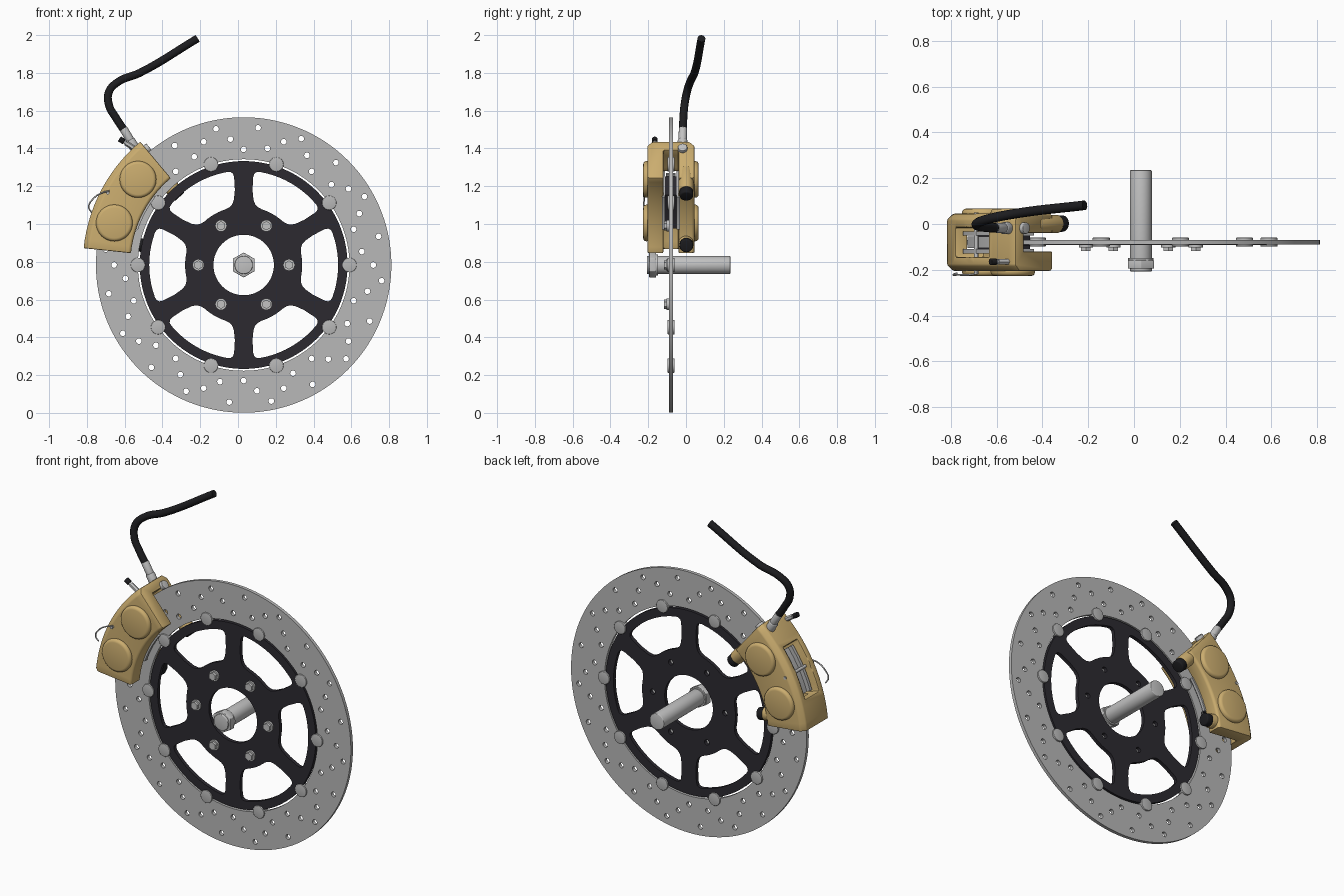
import bpy, bmesh
from math import radians, sin, cos, pi
from mathutils import Vector

cube = bpy.data.objects.get("Cube")
if cube:
    bpy.data.objects.remove(cube)

CX, CZ, DISC_Y = 0.03, 0.783, -0.08


def material(name, r, g, b, rough=0.5):
    m = bpy.data.materials.new(name)
    m.use_nodes = True
    m.diffuse_color = (r, g, b, 1)
    bsdf = m.node_tree.nodes["Principled BSDF"]
    bsdf.inputs["Base Color"].default_value = (r, g, b, 1)
    bsdf.inputs["Roughness"].default_value = rough
    return m


STEEL = material("brushed_steel", 0.48, 0.48, 0.48)
SILVER = material("silver", 0.54, 0.54, 0.54)
GOLD = material("gold", 0.60, 0.42, 0.16)
DARK = material("dark_anodised", 0.025, 0.023, 0.03)
RUBBER = material("black_rubber", 0.012, 0.012, 0.014)


def polar(r, deg, y=0.0):
    """Point at a radius and angle around the wheel axis."""
    a = radians(deg)
    return Vector((CX + r * cos(a), y, CZ + r * sin(a)))


def finish(ob, name, mat, angle=35):
    """Apply modifiers or curves, then colour and shade."""
    bpy.ops.object.select_all(action='DESELECT')
    ob.select_set(True)
    bpy.context.view_layer.objects.active = ob
    bpy.ops.object.convert(target='MESH')
    ob = bpy.context.view_layer.objects.active
    ob.name = name
    ob.data.materials.clear()
    ob.data.materials.append(mat)
    bpy.ops.object.shade_smooth_by_angle(angle=radians(angle))
    return ob


def rod(name, p0, p1, radius, mat, sides=32, bevel=0.0):
    """Cylinder or prism between two points."""
    p0, p1 = Vector(p0), Vector(p1)
    axis = p1 - p0
    bpy.ops.mesh.primitive_cylinder_add(vertices=sides, radius=radius, depth=axis.length,
                                        location=(p0 + p1) / 2,
                                        rotation=axis.to_track_quat('Z', 'Y').to_euler())
    ob = bpy.context.object
    if bevel:
        mod = ob.modifiers.new("edge", 'BEVEL')
        mod.width, mod.segments = bevel, 3
        mod.limit_method = 'ANGLE'
    return finish(ob, name, mat)


def link_curve(name, dims):
    cu = bpy.data.curves.new(name, 'CURVE')
    cu.dimensions = dims
    ob = bpy.data.objects.new(name, cu)
    bpy.context.collection.objects.link(ob)
    return ob, cu


def circle(r, n, centre=(0, 0)):
    return [(centre[0] + r * cos(2 * pi * i / n), centre[1] + r * sin(2 * pi * i / n))
            for i in range(n)]


def plate(name, loops, thickness, mat):
    """Flat plate on the wheel axis; loops inside the outline become holes."""
    ob, cu = link_curve(name, '2D')
    cu.fill_mode, cu.extrude = 'BOTH', thickness / 2
    for loop in loops:
        sp = cu.splines.new('POLY')
        sp.points.add(len(loop) - 1)
        for p, (x, y) in zip(sp.points, loop):
            p.co = (x, y, 0, 1)
        sp.use_cyclic_u = True
    ob.location = (CX, DISC_Y, CZ)
    ob.rotation_euler = (pi / 2, 0, 0)
    ob = finish(ob, name, mat)
    bm = bmesh.new()
    bm.from_mesh(ob.data)
    bmesh.ops.remove_doubles(bm, verts=bm.verts, dist=1e-5)
    bmesh.ops.recalc_face_normals(bm, faces=bm.faces)
    bm.to_mesh(ob.data)
    bm.free()
    return finish(ob, name, mat)


def tube(name, pts, radius, mat):
    ob, cu = link_curve(name, '3D')
    cu.bevel_depth, cu.bevel_resolution = radius, 4
    cu.use_fill_caps, cu.resolution_u = True, 10
    sp = cu.splines.new('BEZIER')
    sp.bezier_points.add(len(pts) - 1)
    for bp, p in zip(sp.bezier_points, pts):
        bp.co = p
        bp.handle_left_type = bp.handle_right_type = 'AUTO'
    return finish(ob, name, mat, 50)


def flat(r, deg):
    return (r * cos(radians(deg)), r * sin(radians(deg)))


def sector(name, profile, a0, a1, steps=14):
    """Sweep a (radius, y) profile around the wheel axis."""
    bm = bmesh.new()
    rings = [[bm.verts.new(polar(r, a0 + (a1 - a0) * i / steps, y)) for r, y in profile]
             for i in range(steps + 1)]
    n = len(profile)
    for a, b in zip(rings, rings[1:]):
        for j in range(n):
            bm.faces.new((a[j], a[(j + 1) % n], b[(j + 1) % n], b[j]))
    bm.faces.new(rings[0])
    bm.faces.new(rings[-1])
    bmesh.ops.recalc_face_normals(bm, faces=bm.faces)
    me = bpy.data.meshes.new(name)
    bm.to_mesh(me)
    bm.free()
    ob = bpy.data.objects.new(name, me)
    bpy.context.collection.objects.link(ob)
    return ob


# Drilled rotor ring
drill = [(0.73, 12), (0.735, 29.5), (0.67, 24), (0.686, 0), (0.612, 18), (0.63, 6.5)]
holes = [circle(0.015, 14, flat(r, a + 36 * k)) for k in range(10) for r, a in drill]
plate("rotor", [circle(0.782, 144), circle(0.56, 128)] + holes, 0.02, STEEL)

# Six-spoke carrier with rounded windows
side = [(0.497, 22), (0.487, 23.3), (0.47, 23.8), (0.40, 23.3), (0.35, 21.5),
        (0.327, 19.3), (0.315, 16)]
arc = [(0.5, a) for a in range(-20, 21, 4)]
inner = [(0.31, a) for a in range(12, -13, -4)]
window = arc + side + inner + [(r, -a) for r, a in reversed(side)]
windows = [[flat(r, a + 60 * k) for r, a in window] for k in range(6)]
bolt_holes = [circle(0.016, 16, flat(0.24, 60 * k)) for k in range(6)]
plate("carrier", [circle(0.55, 128), circle(0.16, 64)] + windows + bolt_holes, 0.022, DARK)

# Floating buttons and carrier bolts
for k in range(10):
    rod("rotor_button", polar(0.56, 36 * k, -0.098), polar(0.56, 36 * k, -0.06),
        0.038, STEEL, 24, 0.003)
for k in range(6):
    rod("bolt_flange", polar(0.24, 60 * k, -0.102), polar(0.24, 60 * k, -0.09), 0.031, SILVER, 24)
    rod("bolt_head", polar(0.24, 60 * k, -0.117), polar(0.24, 60 * k, -0.1), 0.024, SILVER, 6)

# Axle with hex nut
rod("axle", (CX, -0.207, CZ), (CX, 0.235, CZ), 0.048, SILVER, 40, 0.004)
rod("axle_nut", (CX, -0.195, CZ), (CX, -0.158, CZ), 0.066, SILVER, 6, 0.003)
rod("axle_washer", (CX, -0.16, CZ), (CX, -0.148, CZ), 0.056, SILVER, 40)

# Caliper body: U section straddling the rotor, with an opening in the bridge
half = [(0.795, 0.04), (0.60, 0.04), (0.60, 0.115), (0.61, 0.125), (0.825, 0.125), (0.852, 0.10)]
section = [(r, DISC_Y + d) for r, d in half] + [(r, DISC_Y - d) for r, d in reversed(half)]
body = sector("caliper_body", section, 130, 174)
opening = sector("opening_cutter", [(0.72, -0.145), (0.95, -0.145), (0.95, -0.015), (0.72, -0.015)],
                 141.5, 162.5, 8)
cut = body.modifiers.new("opening", 'BOOLEAN')
cut.object, cut.operation, cut.solver = opening, 'DIFFERENCE', 'EXACT'
edge = body.modifiers.new("edge", 'BEVEL')
edge.width, edge.segments, edge.limit_method = 0.006, 2, 'ANGLE'
finish(body, "caliper_body", GOLD, 30)
bpy.data.objects.remove(opening)

# Piston caps on both faces
for a in (141, 162):
    for s in (-1, 1):
        rod("piston_cap", polar(0.72, a, DISC_Y + s * 0.11), polar(0.72, a, DISC_Y + s * 0.147),
            0.097, GOLD, 48, 0.017)

# Brake pads with backing plates
for s in (-1, 1):
    for name, r0, r1, d0, d1, mat in (("pad_lining", 0.61, 0.77, 0.011, 0.03, DARK),
                                      ("pad_backing", 0.59, 0.82, 0.03, 0.048, STEEL)):
        prof = [(r0, DISC_Y + s * d0), (r1, DISC_Y + s * d0),
                (r1, DISC_Y + s * d1), (r0, DISC_Y + s * d1)]
        finish(sector(name, prof, 142.5, 161.5, 8), name, mat)
prof = [(0.79, -0.105), (0.80, -0.105), (0.80, -0.055), (0.79, -0.055)]
finish(sector("pad_spring", prof, 142.5, 161.5, 8), "pad_spring", STEEL)

# Pad retaining pin and wire clip
rod("pad_pin", polar(0.815, 152, -0.218), polar(0.815, 152, 0.05), 0.009, SILVER, 16)
tube("pin_clip", [(-0.68, -0.215, 1.175), (-0.72, -0.222, 1.165), (-0.77, -0.222, 1.13),
                  (-0.79, -0.222, 1.09), (-0.775, -0.215, 1.06)], 0.004, SILVER)

# Slider lugs with rubber boots behind the rotor
for a, r in ((133, 0.495), (169, 0.53)):
    rod("slider_lug", polar(0.68, a, 0.0), polar(r + 0.04, a, 0.0), 0.04, GOLD, 32, 0.006)
    rod("slider_boot", polar(r + 0.045, a, 0.002), polar(r, a, 0.002), 0.036, RUBBER, 32, 0.008)

# Bleed nipple
rod("bleeder_base", (-0.54, -0.165, 1.395), (-0.595, -0.165, 1.43), 0.014, SILVER, 6)
rod("bleeder_stem", (-0.58, -0.165, 1.42), (-0.612, -0.165, 1.44), 0.009, SILVER, 16)
rod("bleeder_cap", (-0.603, -0.165, 1.435), (-0.628, -0.165, 1.451), 0.015, RUBBER, 20, 0.003)

# Hose fitting and end bolt
rod("hose_union", (-0.54, -0.018, 1.39), (-0.572, -0.018, 1.445), 0.026, SILVER, 24, 0.005)
rod("hose_ferrule", (-0.565, -0.018, 1.435), (-0.607, -0.016, 1.505), 0.022, SILVER, 24, 0.003)
rod("end_bolt", polar(0.80, 131, -0.018), polar(0.80, 128.7, -0.018), 0.025, SILVER, 24, 0.003)

# Brake hose
tube("brake_hose", [(-0.595, -0.017, 1.485), (-0.645, -0.014, 1.56), (-0.683, -0.008, 1.63),
                    (-0.683, 0.005, 1.70), (-0.635, 0.022, 1.752), (-0.52, 0.045, 1.80),
                    (-0.215, 0.082, 1.982)], 0.021, RUBBER)
